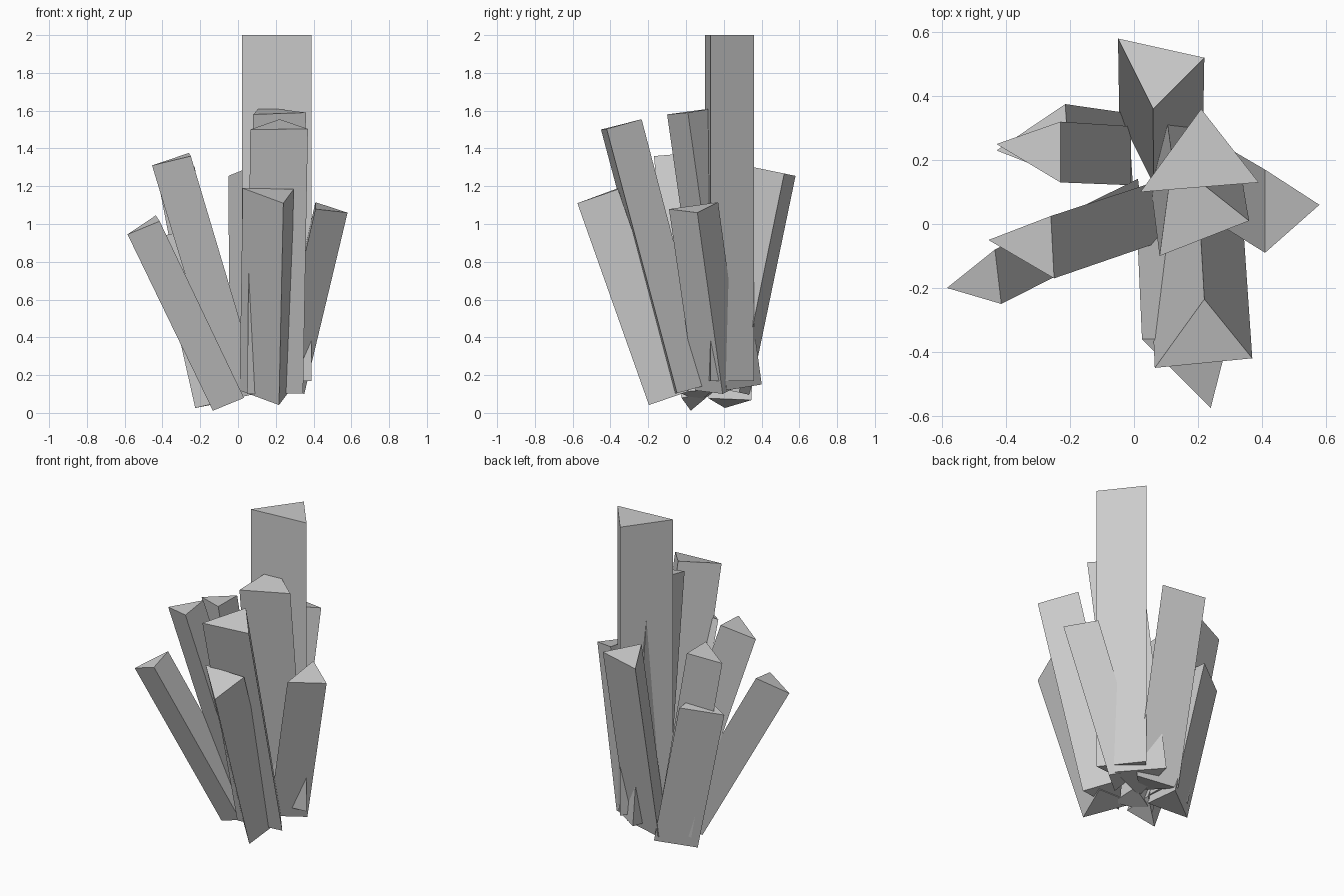
import bpy
import bmesh
from mathutils import Vector

# Remove the default cube
default_cube = bpy.data.objects.get("Cube")
if default_cube:
    bpy.data.objects.remove(default_cube, do_unlink=True)

# One plain stone colour
stone = bpy.data.materials.new("stone_grey")
stone.use_nodes = True
colour = (0.6, 0.6, 0.6, 1)
stone.diffuse_color = colour
shader = next(n for n in stone.node_tree.nodes if n.type == 'BSDF_PRINCIPLED')
shader.inputs["Base Color"].default_value = colour


def crystal(name, corners, height, lean, drop, taper=0.97):
    """Leaning three-sided prism, cut square to its axis at both ends.

    corners: plan positions of the top, height: z of the first corner,
    lean: sideways shift per unit of rise, drop: z distance to the foot.
    """
    axis = Vector((*lean, 1))
    first = Vector(corners[0])
    tops = []
    for corner in corners:
        offset = Vector(corner) - first
        tops.append(Vector((*corner, height - offset.dot(Vector(lean)))))
    centre = sum(tops, Vector()) / len(tops)
    feet = [centre + (top - centre) * taper - axis * drop for top in tops]

    bm = bmesh.new()
    upper = [bm.verts.new(point) for point in tops]
    lower = [bm.verts.new(point) for point in feet]
    bm.faces.new(upper)
    bm.faces.new(reversed(lower))
    count = len(upper)
    for i in range(count):
        j = (i + 1) % count
        bm.faces.new((upper[i], lower[i], lower[j], upper[j]))
    bmesh.ops.recalc_face_normals(bm, faces=bm.faces)
    mesh = bpy.data.meshes.new(name)
    bm.to_mesh(mesh)
    bm.free()
    mesh.materials.append(stone)
    obj = bpy.data.objects.new(name, mesh)
    bpy.context.collection.objects.link(obj)
    return obj


# Upright crystals in the middle
crystal("tall_center_crystal", corners=[(.02, .10), (.39, .13), (.21, .36)],
        height=2, lean=(0, 0), drop=1.83, taper=1)
crystal("inner_front_crystal", corners=[(.08, -.10), (.36, .01), (.12, .20)],
        height=1.58, lean=(.02, -.14), drop=1.47)

# Crystals leaning to the front
crystal("upper_front_crystal", corners=[(.065, -.45), (.37, -.42), (.22, -.235)],
        height=1.5, lean=(.015, -.265), drop=1.4)
crystal("lower_front_crystal", corners=[(.24, -.575), (.295, -.36), (.025, -.36)],
        height=1.11, lean=(.02, -.35), drop=1.07)

# Crystals leaning to the back and the left
crystal("back_crystal", corners=[(.06, .36), (.22, .52), (-.05, .58)],
        height=1.3, lean=(0, .205), drop=1.16)
crystal("left_crystal", corners=[(.58, .06), (.41, .17), (.41, -.09)],
        height=1.06, lean=(.235, -.14), drop=.96)

# Crystals leaning to the right
crystal("outer_right_crystal", corners=[(-.585, -.2), (-.415, -.25), (-.435, -.08)],
        height=.945, lean=(-.48, -.24), drop=.935)
crystal("upper_right_crystal", corners=[(-.455, -.05), (-.25, -.17), (-.26, .025)],
        height=1.31, lean=(-.3, -.1), drop=1.25)
crystal("rear_right_crystal", corners=[(-.43, .25), (-.23, .13), (-.23, .32)],
        height=1.265, lean=(-.19, .01), drop=1.17)
crystal("low_rear_right_crystal", corners=[(-.43, .23), (-.2, .14), (-.215, .375)],
        height=.93, lean=(-.22, .027), drop=.905)
